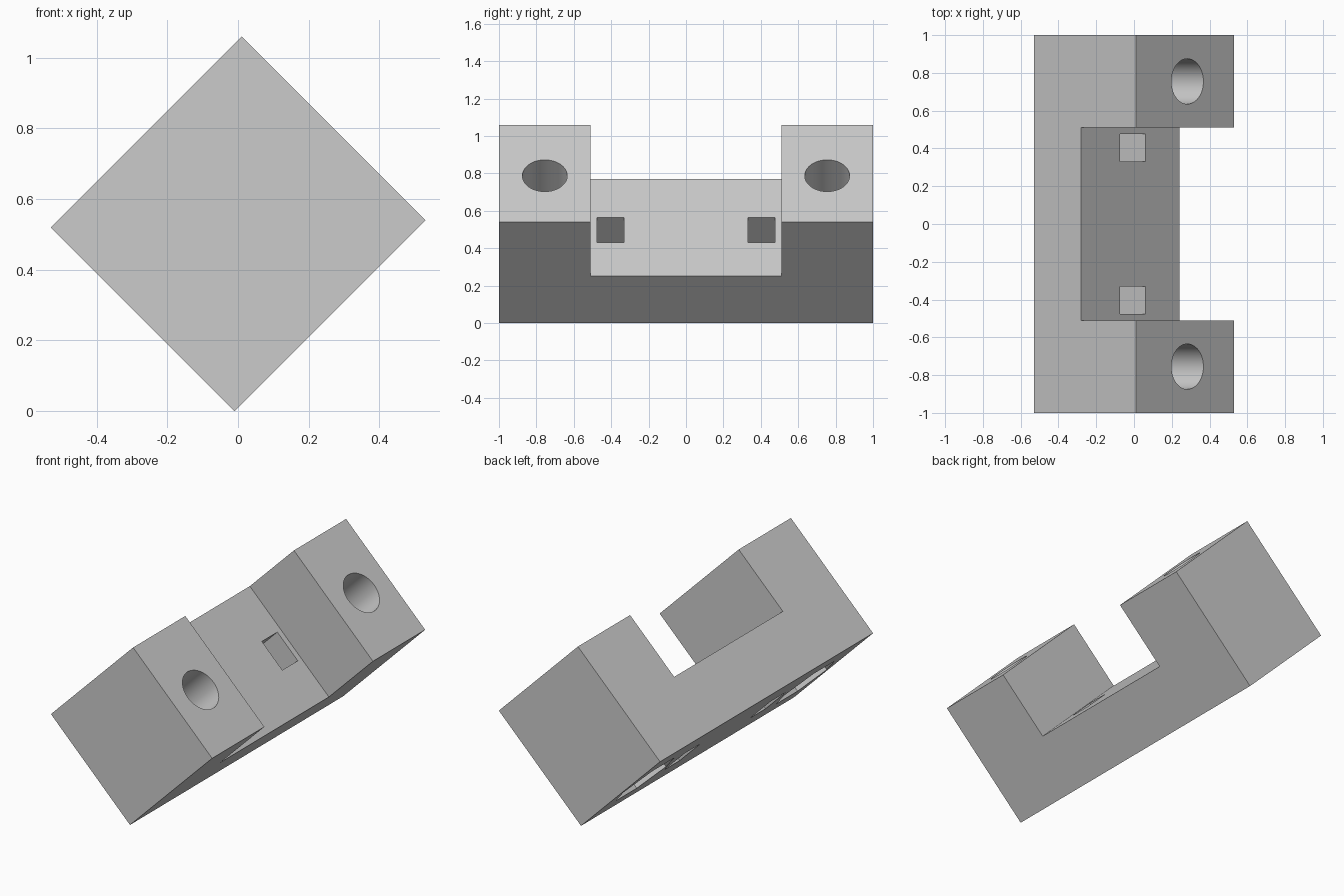
import bpy, bmesh, math
from mathutils import Matrix

cube = bpy.data.objects.get("Cube")
if cube:
    bpy.data.objects.remove(cube, do_unlink=True)

WIDTH, HEIGHT = 0.735, 0.764     # section of the bar before tilting
FLOOR, NOTCH = 0.354, 0.51       # web thickness and half length of the notch
HOLE_X = -0.35                   # centre line of all holes

grey = bpy.data.materials.new("light grey")
grey.use_nodes = True
grey.diffuse_color = (0.6, 0.6, 0.6, 1)
grey.node_tree.nodes["Principled BSDF"].inputs["Base Color"].default_value = (0.6, 0.6, 0.6, 1)


def add_object(name, bm):
    bmesh.ops.recalc_face_normals(bm, faces=bm.faces)
    mesh = bpy.data.meshes.new(name)
    bm.to_mesh(mesh)
    bm.free()
    mesh.materials.append(grey)
    obj = bpy.data.objects.new(name, mesh)
    bpy.context.collection.objects.link(obj)
    return obj


def round_cutter(name, y, radius, sides, z0, z1):
    bm = bmesh.new()
    place = Matrix.Translation((HOLE_X, y, (z0 + z1) / 2))
    bmesh.ops.create_cone(bm, cap_ends=True, segments=sides, radius1=radius,
                          radius2=radius, depth=z1 - z0, matrix=place)
    return add_object(name, bm)


def slot_cutter(name, y, sx, sy):
    bm = bmesh.new()
    place = Matrix.Translation((HOLE_X, y, 0.2)) @ Matrix.Diagonal((sx, sy, 0.8, 1))
    bmesh.ops.create_cube(bm, size=1, matrix=place)
    return add_object(name, bm)


# U-shaped clamp body: side profile extruded across the bar
profile = [(-1, 0), (1, 0), (1, HEIGHT), (NOTCH, HEIGHT), (NOTCH, FLOOR),
           (-NOTCH, FLOOR), (-NOTCH, HEIGHT), (-1, HEIGHT)]
bm = bmesh.new()
face = bm.faces.new([bm.verts.new((0, y, z)) for y, z in profile])
extruded = bmesh.ops.extrude_face_region(bm, geom=[face])["geom"]
bmesh.ops.translate(bm, vec=(-WIDTH, 0, 0),
                    verts=[v for v in extruded if isinstance(v, bmesh.types.BMVert)])
body = add_object("clamp_body", bm)

# Bolt holes, nut pockets on the underside, and strap slots at both ends
cutters = []
for side in (-1, 1):
    cutters += [round_cutter("bolt_hole_cutter", side * 0.755, 0.12, 48, -0.1, 0.9),
                round_cutter("nut_pocket_cutter", side * 0.755, 0.2, 6, -0.1, 0.2),
                slot_cutter("strap_slot_cutter", side * 0.403, 0.19, 0.145)]

bpy.context.view_layer.objects.active = body
for cutter in cutters:
    cutter.hide_render = True
    mod = body.modifiers.new("cut", 'BOOLEAN')
    mod.operation = 'DIFFERENCE'
    mod.solver = 'EXACT'
    mod.object = cutter
    bpy.ops.object.modifier_apply(modifier=mod.name)
for cutter in cutters:
    bpy.data.objects.remove(cutter, do_unlink=True)

# Tilt the bar onto its long edge
body.data.transform(Matrix.Translation((-0.01, 0, 0)) @ Matrix.Rotation(math.radians(45), 4, 'Y'))

bpy.ops.object.select_all(action='DESELECT')
body.select_set(True)
bpy.ops.object.shade_smooth_by_angle(angle=math.radians(30))
